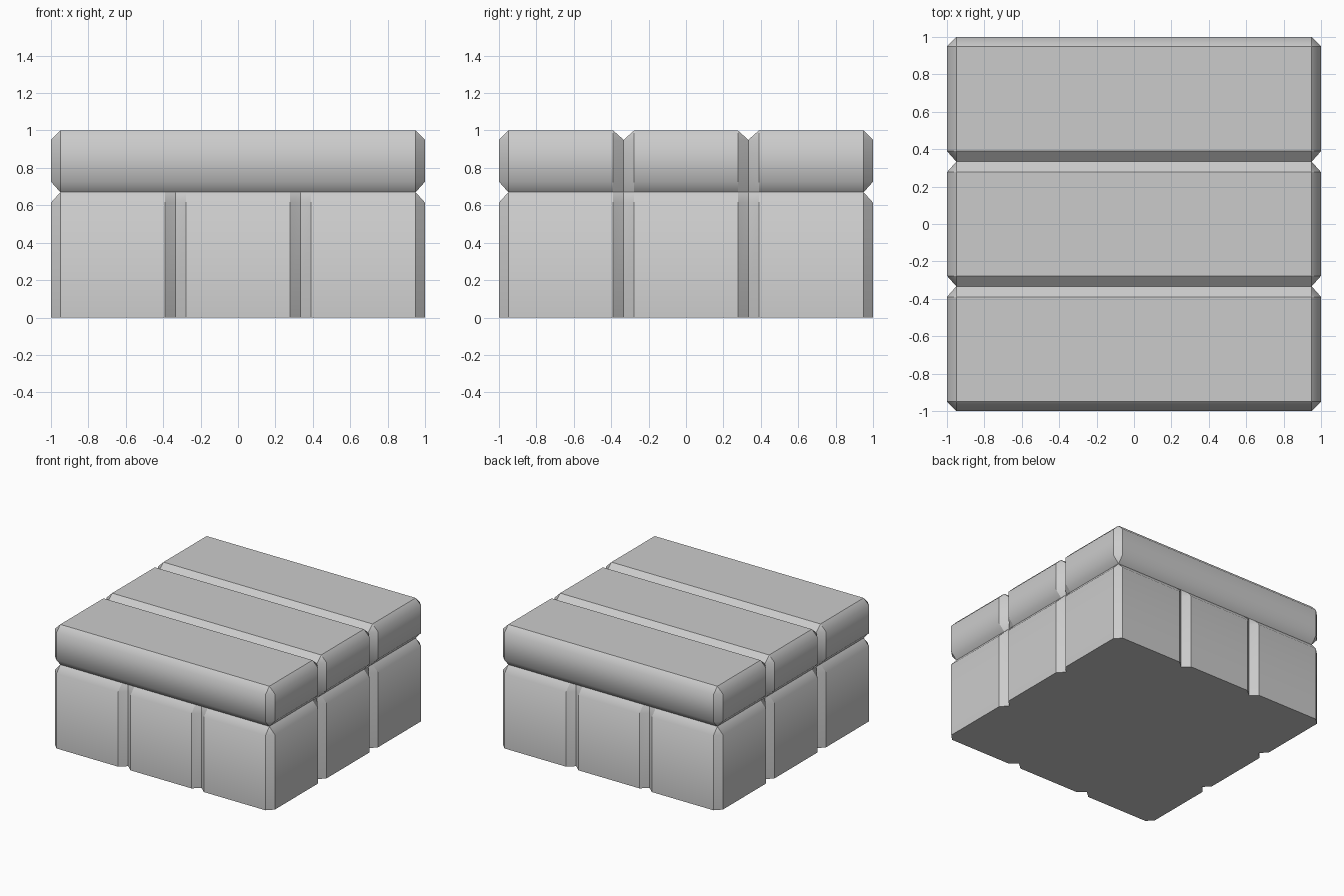
import bpy, bmesh

if "Cube" in bpy.data.objects:
    bpy.data.objects.remove(bpy.data.objects["Cube"])

C, G = 0.05, 0.056          # outer chamfer, groove half width
J = 1 / 3                   # joint position
Z_BASE, Z_TOP = 0.67, 1.0


def skin(bm, rings):
    """Join matching rings of points, closing both ends; collapsed points merge."""
    cache = skin.cache.setdefault(id(bm), {})

    def face(pts):
        vs = []
        for p in pts:
            k = tuple(round(c, 4) for c in p)
            if k not in cache:
                cache[k] = bm.verts.new(k)
            if cache[k] not in vs:
                vs.append(cache[k])
        if len(vs) > 2 and not bm.faces.get(vs):
            bm.faces.new(vs)

    for a, b in zip(rings, rings[1:]):
        n = len(a)
        for i in range(n):
            j = (i + 1) % n
            face((a[i], a[j], b[j], b[i]))
    face(rings[0][::-1])
    face(rings[-1])


skin.cache = {}


def finish(bm, name):
    """Smooth only the soft horizontal edges between a wall and its chamfer."""
    bm.normal_update()
    for f in bm.faces:
        f.smooth = True
    for e in bm.edges:
        slopes = sorted(abs(f.normal.z) for f in e.link_faces)
        level = abs(e.verts[0].co.z - e.verts[1].co.z) < 1e-4
        e.smooth = level and len(slopes) == 2 and slopes[0] < 0.1 < slopes[1] < 0.9
    me = bpy.data.meshes.new(name)
    bm.to_mesh(me)
    bm.free()
    ob = bpy.data.objects.new(name, me)
    bpy.context.collection.objects.link(ob)


# lower block: grooved square outline with a chamfered top
outer, inner = [], []
side = [(-1 + C, 1), (-J - G, 1), (-J, 1 - C), (-J + G, 1),
        (J - G, 1), (J, 1 - C), (J + G, 1), (1 - C, 1)]
for k in range(4):
    for t, d in side:
        for ring, depth in ((outer, d), (inner, 1 - C)):
            x, y = t, -depth
            for _ in range(k):
                x, y = -y, x
            ring.append((x, y))
bm = bmesh.new()
skin(bm, [[(x, y, 0) for x, y in outer],
          [(x, y, Z_BASE - G) for x, y in outer],
          [(x, y, Z_BASE) for x, y in inner]])
finish(bm, "lower_block")

# top planks: three chamfered boards meeting in V grooves
bm = bmesh.new()
X = 1 - C
for y0, y1 in ((-1, -J), (-J, J), (J, 1)):
    a = y0 + (C if y0 == -1 else G)
    b = y1 - (C if y1 == 1 else G)
    lo = a if y0 == -1 else y0      # joints stay full width underneath
    hi = b if y1 == 1 else y1
    mid = [(-X, y0), (X, y0), (1, a), (1, b), (X, y1), (-X, y1), (-1, b), (-1, a)]
    bot = [(-X, lo), (X, lo), (X, a), (X, b), (X, hi), (-X, hi), (-X, b), (-X, a)]
    top = [(-X, a), (X, a), (X, a), (X, b), (X, b), (-X, b), (-X, b), (-X, a)]
    levels = ((bot, Z_BASE), (mid, Z_BASE + G), (mid, Z_TOP - C), (top, Z_TOP))
    skin(bm, [[(x, y, z) for x, y in r] for r, z in levels])
# drop the hidden walls between boards
walls = [f for f in bm.faces if all(abs(abs(v.co.y) - J) < 1e-3 for v in f.verts)
         and abs(f.calc_center_median().y) > 0.3]
bmesh.ops.delete(bm, geom=walls, context='FACES')
finish(bm, "top_planks")
